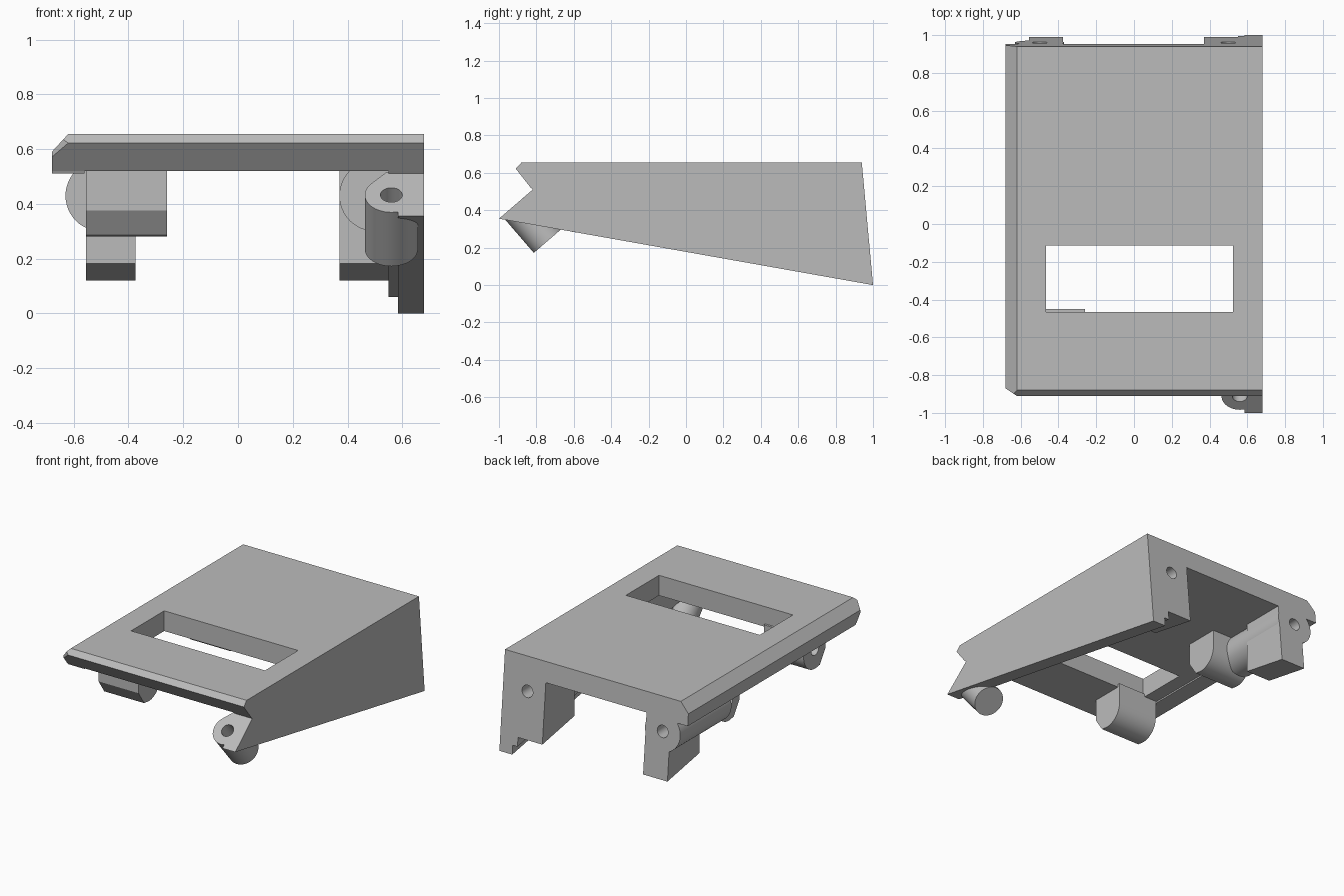
import bpy, bmesh, math
from mathutils import Vector

if "Cube" in bpy.data.objects:
    bpy.data.objects.remove(bpy.data.objects["Cube"])

grey = bpy.data.materials.new("plain grey")
grey.use_nodes = True
grey.diffuse_color = (0.5, 0.5, 0.5, 1)
grey.node_tree.nodes["Principled BSDF"].inputs["Base Color"].default_value = (0.5, 0.5, 0.5, 1)

TOP, UNDER = 0.655, 0.52
BACK_NORMAL = Vector((0, TOP, 0.06))


def back(z):
    return 1 - 0.0916 * z


def bottom(y, lift=0.0):
    return 0.355 - 0.1775 * (y + 1) + lift


def finish(name, bm):
    bmesh.ops.recalc_face_normals(bm, faces=bm.faces)
    mesh = bpy.data.meshes.new(name)
    bm.to_mesh(mesh)
    bm.free()
    mesh.materials.append(grey)
    ob = bpy.data.objects.new(name, mesh)
    bpy.context.scene.collection.objects.link(ob)
    return ob


def extrude(points, offset):
    bm = bmesh.new()
    face = bm.faces.new([bm.verts.new(p) for p in points])
    geom = bmesh.ops.extrude_face_region(bm, geom=[face], use_keep_orig=True)["geom"]
    bmesh.ops.translate(bm, vec=offset, verts=[g for g in geom if isinstance(g, bmesh.types.BMVert)])
    return bm


def side_prism(x0, x1, profile):
    return extrude([(x0, y, z) for y, z in profile], (x1 - x0, 0, 0))


def rod(start, end, radius, sides=48):
    start, axis = Vector(start), Vector(end) - Vector(start)
    u = axis.orthogonal().normalized()
    v = axis.normalized().cross(u)
    ring = [start + radius * (u * math.cos(a) + v * math.sin(a))
            for a in (math.tau * i / sides for i in range(sides))]
    return extrude(ring, axis)


def trim(bm, point, normal):
    cut = bmesh.ops.bisect_plane(bm, geom=bm.verts[:] + bm.edges[:] + bm.faces[:],
                                 plane_co=point, plane_no=normal, clear_outer=True)
    edges = [e for e in cut["geom_cut"] if isinstance(e, bmesh.types.BMEdge)]
    bmesh.ops.holes_fill(bm, edges=edges)
    return bm


def cut(targets, cutter_bm):
    cutter = finish("cutter", cutter_bm)
    cutter.hide_render = True
    for ob in targets:
        mod = ob.modifiers.new("cut", "BOOLEAN")
        mod.operation, mod.solver, mod.object = "DIFFERENCE", "EXACT", cutter
        bpy.context.view_layer.objects.active = ob
        bpy.ops.object.modifier_apply(modifier=mod.name)
    bpy.data.objects.remove(cutter)


parts = []

# Top plate with bevelled left edge and window
bm = side_prism(-0.68, 0.68, [(-0.91, 0.622), (-0.88, TOP), (back(TOP), TOP),
                              (back(UNDER), UNDER), (-0.83, UNDER)])
trim(bm, (-0.62, 0, TOP), (-0.065, 0, 0.06))
trim(bm, (-0.68, -0.87, 0), (-0.04, -0.06, 0))
plate = finish("top_plate", bm)
cut([plate], side_prism(-0.465, 0.525, [(-0.465, 0.4), (-0.115, 0.4), (-0.115, 0.8), (-0.465, 0.8)]))
parts.append(plate)

# Thin rim under the left edge
parts.append(finish("left_rim", side_prism(-0.68, -0.56, [
    (-0.82, 0.51), (-0.83, 0.53), (back(0.53), 0.53), (back(0.51), 0.51)])))


# Side wall, thinner along its lower lip
def wall_profile(lift):
    low = 0.355 + lift
    return [(-0.91, 0.622), (-0.88, TOP), (back(TOP), TOP), (back(lift), lift),
            (-1 + lift * 1.16, low), (-0.82, 0.51)]


outer_wall = finish("outer_wall", side_prism(0.585, 0.68, wall_profile(0)))
inner_wall = finish("inner_wall", side_prism(0.55, 0.585, wall_profile(0.06)))
parts += [outer_wall, inner_wall]

# Rear screw blocks and bosses
for side, x0, x1, sx, y0 in (("left", -0.555, -0.375, -0.5, 0.42), ("right", 0.37, 0.55, 0.5, 0.5)):
    block = finish(side + "_rear_block", side_prism(x0, x1, [
        (0.65, 0.54), (back(0.54), 0.54), (back(0.12), 0.12), (0.65, bottom(0.65, 0.12))]))
    bm = rod((sx, y0, 0.43), (sx, 1.1, 0.43), 0.13)
    trim(bm, (0, 1, 0), BACK_NORMAL)
    boss = finish(side + "_rear_boss", bm)
    targets = [block, boss]
    cut(targets, rod((sx, 0.7, 0.43), (sx, 1.2, 0.43), 0.04))
    parts += targets

# Left brackets: flat front, rounded back, screw hole in the outer end
for name, yc in (("front", -0.57), ("middle", 0.34)):
    arc = [(yc + 0.12 * math.cos(a), 0.4 + 0.12 * math.sin(a))
           for a in (math.radians(-105 + 105 * i / 14) for i in range(15))]
    profile = [(yc - 0.11, 0.54), (yc - 0.11, 0.375), (yc - 0.05, 0.286)] + arc + [(yc + 0.12, 0.54)]
    bracket = finish(name + "_left_bracket", side_prism(-0.555, -0.26, profile))
    cut([bracket], rod((-0.7, yc, 0.41), (-0.35, yc, 0.41), 0.04))
    parts.append(bracket)

# Slanted front boss with a gusset up to the plate
centre = Vector((0.56, -0.91, 0.4325))
axis = Vector((0, 0.653, -0.758))
up = Vector((0, 0.758, 0.653))
boss = finish("front_boss", rod(centre, centre + axis * 0.26, 0.097))
gusset_points = [centre + Vector((x, 0, 0)) + up * v
                 for x, v in ((-0.097, 0), (-0.069, 0.069), (-0.02, 0.125), (0.06, 0.125), (0.06, 0))]
gusset = finish("front_gusset", extrude(gusset_points, axis * 0.12))
targets = [boss, gusset, inner_wall, outer_wall]
cut(targets, rod(centre - axis * 0.1, centre + axis * 0.2, 0.04))
parts += [boss, gusset]

# Smooth curves, sharp edges
bpy.ops.object.select_all(action="DESELECT")
for ob in parts:
    ob.select_set(True)
bpy.context.view_layer.objects.active = plate
bpy.ops.object.shade_smooth_by_angle(angle=math.radians(30))
